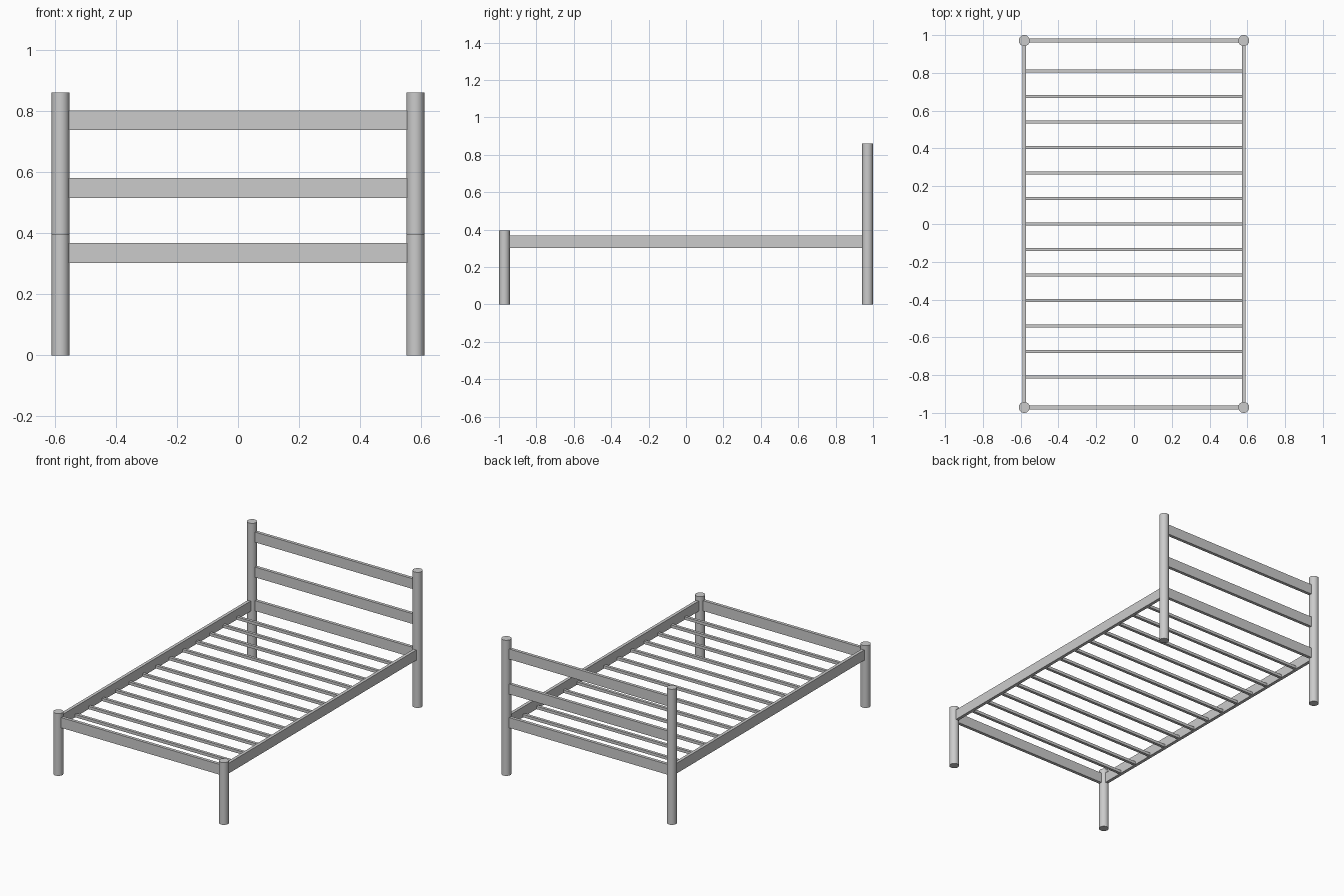
import bpy

if "Cube" in bpy.data.objects:
    bpy.data.objects.remove(bpy.data.objects["Cube"])

PX, PY, R = 0.581, 0.971, 0.029      # post centres and radius
RAIL_T, RAIL_H = 0.02, 0.065         # rail thickness and height
FRAME_Z = 0.335                      # centre height of the bed frame


def box(name, size, loc):
    bpy.ops.mesh.primitive_cube_add(size=1, location=loc)
    ob = bpy.context.object
    ob.name = name
    ob.scale = size
    bpy.ops.object.transform_apply(location=False, rotation=False, scale=True)
    return ob


def post(name, x, y, height):
    bpy.ops.mesh.primitive_cylinder_add(vertices=32, radius=R, depth=height,
                                        location=(x, y, height / 2))
    bpy.context.object.name = name
    bpy.ops.object.shade_smooth_by_angle()


# Round posts and long side rails
for side, s in (("left", -1), ("right", 1)):
    post(f"front_post_{side}", s * PX, -PY, 0.395)
    post(f"back_post_{side}", s * PX, PY, 0.86)
    box(f"side_rail_{side}", (RAIL_T, 2 * (PY - R * 0.8), RAIL_H), (s * PX, 0, FRAME_Z))

# Cross rails: one at the foot, three at the head
cross = (2 * (PX - R * 0.8), RAIL_T, RAIL_H)
box("foot_rail", cross, (0, -PY, FRAME_Z))
for i, z in enumerate((FRAME_Z, 0.548, 0.77)):
    box(f"head_rail_{i + 1}", cross, (0, PY, z))

# Thin slats level with the bottom of the side rails
for i in range(13):
    box(f"slat_{i + 1}", (2 * PX - RAIL_T + 0.004, 0.018, 0.018),
        (0, (i - 6) * 0.135, FRAME_Z - RAIL_H / 2 + 0.010))
